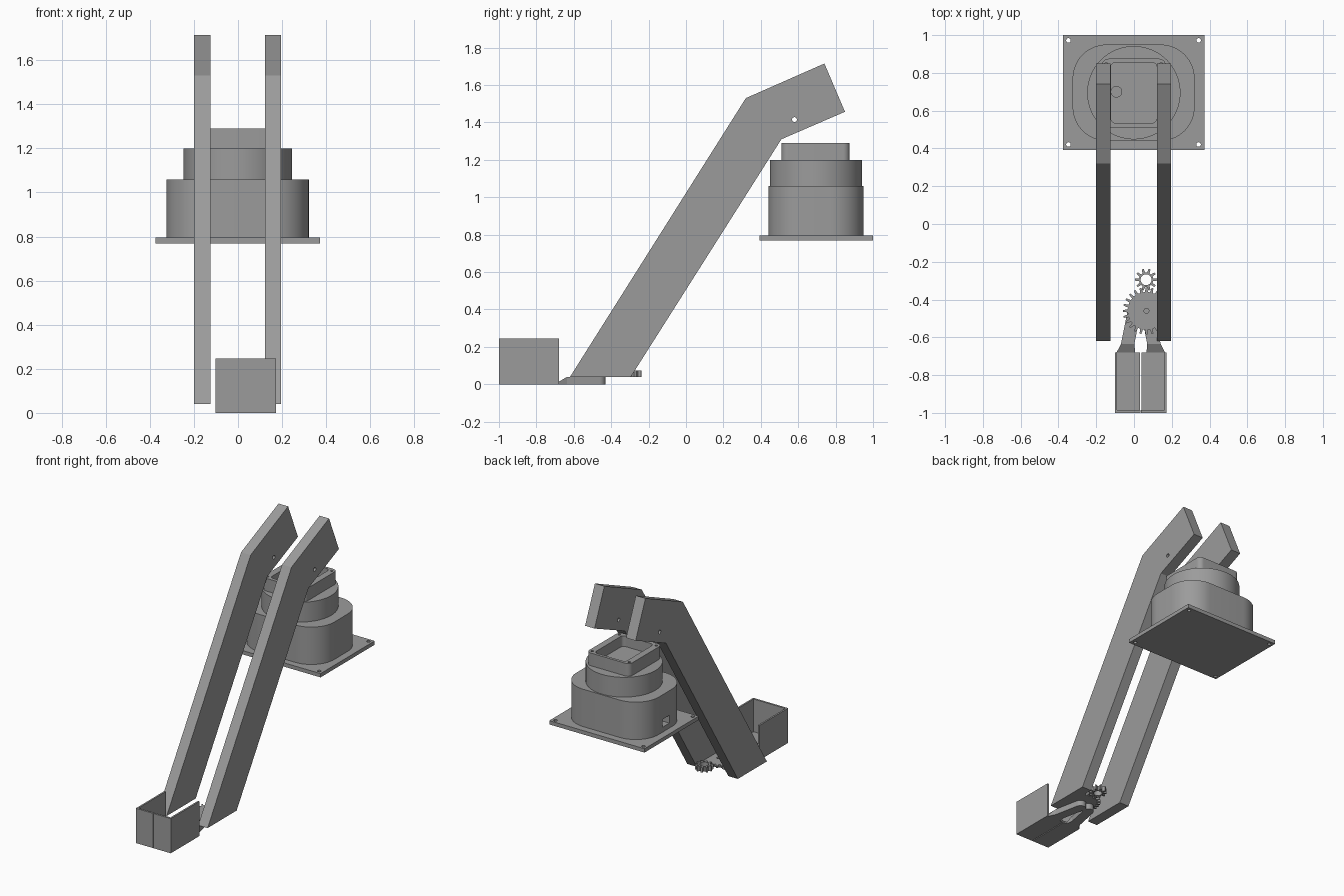
import bpy, bmesh, math

if "Cube" in bpy.data.objects:
    bpy.data.objects.remove(bpy.data.objects["Cube"])

grey = bpy.data.materials.new("plain_grey")
grey.diffuse_color = (0.33, 0.33, 0.33, 1)
grey.use_nodes = True
grey.node_tree.nodes["Principled BSDF"].inputs["Base Color"].default_value = grey.diffuse_color


def finish(name, bm, smooth=False):
    bmesh.ops.recalc_face_normals(bm, faces=bm.faces)
    me = bpy.data.meshes.new(name)
    bm.to_mesh(me)
    bm.free()
    ob = bpy.data.objects.new(name, me)
    bpy.context.collection.objects.link(ob)
    me.materials.append(grey)
    if smooth:
        activate(ob)
        bpy.ops.object.shade_smooth_by_angle(angle=math.radians(30))
    return ob


def activate(ob):
    bpy.ops.object.select_all(action='DESELECT')
    ob.select_set(True)
    bpy.context.view_layer.objects.active = ob


def prism(name, pts, lo, hi, axis='z', smooth=False):
    """Extrude a 2D outline: (x, y) along z, or (y, z) along x."""
    bm = bmesh.new()
    place = (lambda a, b: (a, b, lo)) if axis == 'z' else (lambda a, b: (lo, a, b))
    face = bm.faces.new([bm.verts.new(place(a, b)) for a, b in pts])
    new = bmesh.ops.extrude_face_region(bm, geom=[face])['geom']
    step = (0, 0, hi - lo) if axis == 'z' else (hi - lo, 0, 0)
    bmesh.ops.translate(bm, vec=step, verts=[v for v in new if isinstance(v, bmesh.types.BMVert)])
    return finish(name, bm, smooth)


def hull(name, points):
    bm = bmesh.new()
    for p in points:
        bm.verts.new(p)
    bmesh.ops.convex_hull(bm, input=bm.verts)
    return finish(name, bm)


def circle(cx, cy, r, n=32):
    return [(cx + r * math.cos(2 * math.pi * i / n), cy + r * math.sin(2 * math.pi * i / n)) for i in range(n)]


def rect(x0, x1, y0, y1, r=0.0, n=10):
    if r == 0:
        return [(x0, y0), (x1, y0), (x1, y1), (x0, y1)]
    pts = []
    for k, (cx, cy) in enumerate([(x1 - r, y1 - r), (x0 + r, y1 - r), (x0 + r, y0 + r), (x1 - r, y0 + r)]):
        for i in range(n + 1):
            a = math.pi / 2 * (k + i / n)
            pts.append((cx + r * math.cos(a), cy + r * math.sin(a)))
    return pts


def gear_outline(cx, cy, outer, root, teeth):
    pts = []
    for t in range(teeth):
        for f, r in ((-0.3, root), (-0.14, outer), (0.14, outer), (0.3, root)):
            a = 2 * math.pi * (t + f) / teeth
            pts.append((cx + r * math.cos(a), cy + r * math.sin(a)))
    return pts


def cut(ob, *cutters):
    for c in cutters:
        m = ob.modifiers.new("cut", 'BOOLEAN')
        m.operation, m.solver, m.object = 'DIFFERENCE', 'EXACT', c
        activate(ob)
        bpy.ops.object.modifier_apply(modifier=m.name)
        bpy.data.objects.remove(c)


# Pair of bent arms with a pin hole
arm = [(-0.62, 0.04), (0.32, 1.53), (0.74, 1.715), (0.85, 1.457), (0.51, 1.31), (-0.295, 0.04)]
for name, x0, x1 in (("left_arm", -0.2, -0.125), ("right_arm", 0.122, 0.196)):
    ob = prism(name, arm, x0, x1, 'x')
    cut(ob, prism("cutter", circle(0.58, 1.415, 0.013, 20), x0 - 0.05, x1 + 0.05, 'x'))

# Base plate with corner screw holes
plate = prism("base_plate", rect(-0.375, 0.372, 0.393, 1.0), 0.768, 0.795)
cut(plate, *[prism("cutter", circle(x, y, 0.012, 20), 0.7, 0.9)
             for x in (-0.347, 0.342) for y in (0.421, 0.972)])

# Housing with a side port
housing = prism("base_housing", rect(-0.325, 0.321, 0.44, 0.95, 0.18, 14), 0.795, 1.06, smooth=True)
cut(housing, prism("cutter", rect(-0.4, -0.27, 0.65, 0.73), 0.83, 0.885))

# Turntable
prism("turntable", circle(-0.001, 0.695, 0.247, 64), 1.06, 1.2, smooth=True)

# Open tray on the turntable, with cable well and corner screw holes
tray = prism("top_tray", rect(-0.17, 0.168, 0.51, 0.875, 0.035, 6), 1.2, 1.29, smooth=True)
cut(tray, prism("cutter", rect(-0.123, 0.121, 0.535, 0.855, 0.025, 6), 1.215, 1.35),
    prism("cutter", circle(-0.093, 0.7, 0.028), 1.205, 1.25),
    *[prism("cutter", circle(x, y, 0.009, 16), 1.25, 1.35)
      for x in (-0.146, 0.144) for y in (0.54, 0.845)])

# Two mirrored gripper fingers: floor, front wall, side wall, wedge, neck, pivot
MID = 0.036


def sided(s, pts):
    return [(MID + s * p[0],) + tuple(p[1:]) for p in pts]


for side, s in (("left", -1), ("right", 1)):
    prism(side + "_jaw_floor", sided(s, rect(0.003, 0.137, -1.0, -0.68)), 0, 0.014)
    prism(side + "_jaw_front", sided(s, rect(0.0005, 0.137, -1.0, -0.986)), 0, 0.246)
    prism(side + "_jaw_side", sided(s, rect(0.125, 0.137, -1.0, -0.68)), 0, 0.246)
    hull(side + "_jaw_wedge", sided(s, [(x, y, z) for x0, x1, y, h in
                                        ((0.03, 0.128, -0.68, 0.014), (0.034, 0.105, -0.635, 0.04))
                                        for x in (x0, x1) for z in (0, h)]))
    prism(side + "_jaw_neck", sided(s, [(0.034, -0.635), (0.105, -0.635), (0.07, -0.46), (0.0, -0.46)]), 0, 0.04)
    prism(side + "_jaw_pivot", sided(s, circle(0.033, -0.467, 0.037)), 0, 0.04, smooth=True)

# Large drive gear with axle hole
big = prism("large_gear", gear_outline(0.066, -0.46, 0.125, 0.1, 24), 0.04, 0.056)
cut(big, prism("cutter", circle(0.066, -0.46, 0.013, 20), 0.03, 0.1))

# Small pinion gear
small = prism("pinion_gear", gear_outline(0.064, -0.295, 0.059, 0.038, 10), 0.04, 0.075)
cut(small, prism("cutter", circle(0.064, -0.295, 0.029), 0.0, 0.1))
